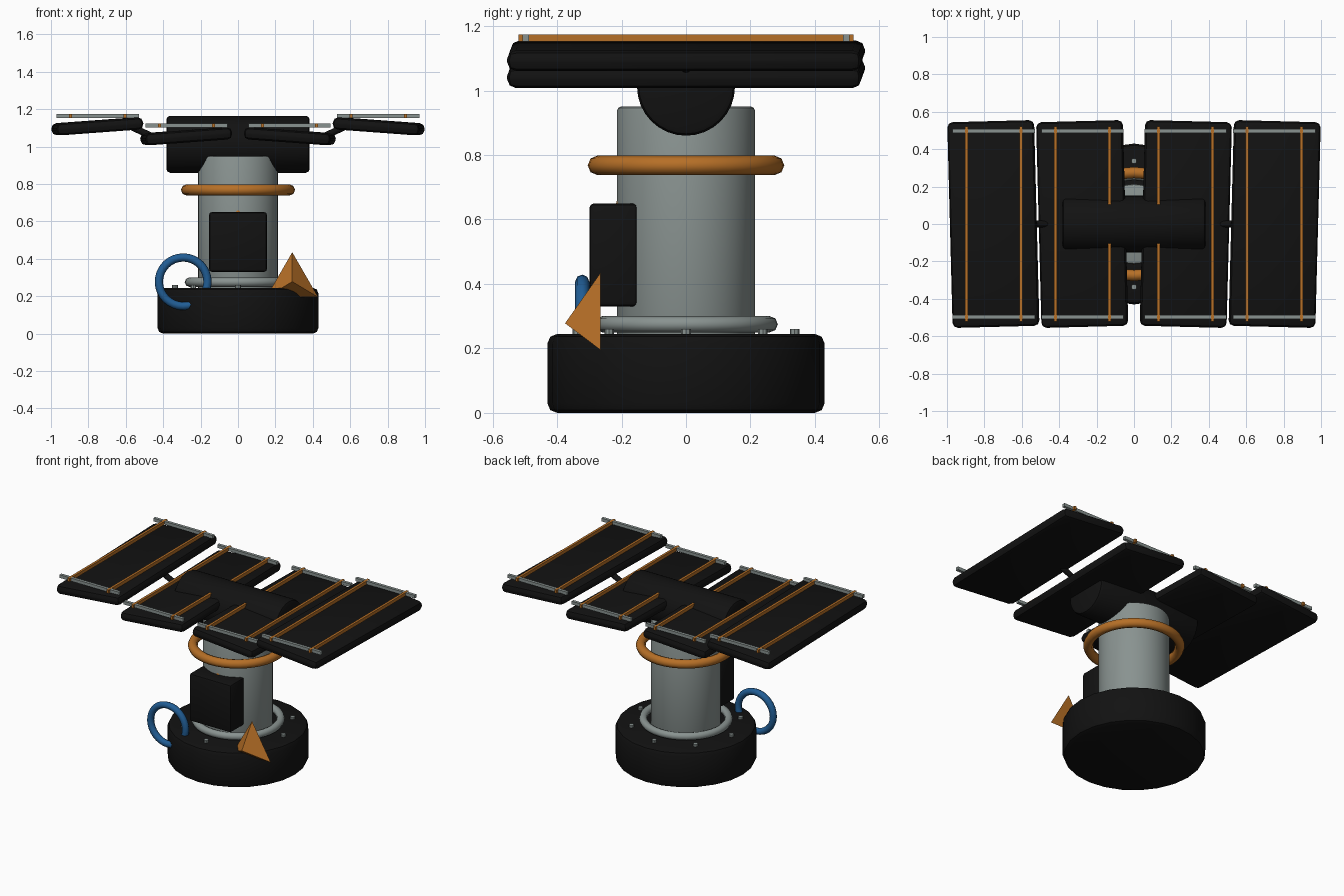
import bpy, bmesh, math
from mathutils import Vector, Matrix

if "Cube" in bpy.data.objects:
    bpy.data.objects.remove(bpy.data.objects["Cube"])


def material(name, rgb):
    m = bpy.data.materials.new(name)
    m.diffuse_color = (*rgb, 1)
    m.use_nodes = True
    m.node_tree.nodes["Principled BSDF"].inputs["Base Color"].default_value = m.diffuse_color
    return m


BLACK = material("matte_black", (0.006, 0.006, 0.006))
GREY = material("steel_grey", (0.25, 0.29, 0.28))
COPPER = material("copper_orange", (0.47, 0.16, 0.02))
BLUE = material("cable_blue", (0.015, 0.11, 0.30))


def finish(name, bm, mat, matrix=Matrix(), bevel=0, segments=2, angle=35):
    """Bevel sharp edges, place the mesh and shade it."""
    if bevel:
        bm.normal_update()
        sharp = [e for e in bm.edges if e.calc_face_angle(0) > math.radians(40)]
        bmesh.ops.bevel(bm, geom=sharp, offset=bevel, segments=segments,
                        profile=0.5, affect='EDGES')
    bmesh.ops.transform(bm, matrix=matrix, verts=bm.verts)
    bmesh.ops.recalc_face_normals(bm, faces=bm.faces)
    me = bpy.data.meshes.new(name)
    bm.to_mesh(me)
    bm.free()
    me.materials.append(mat)
    ob = bpy.data.objects.new(name, me)
    bpy.context.collection.objects.link(ob)
    bpy.ops.object.select_all(action='DESELECT')
    ob.select_set(True)
    bpy.context.view_layer.objects.active = ob
    bpy.ops.object.shade_smooth_by_angle(angle=math.radians(angle))
    return ob


def box(name, centre, size, mat, bevel=0, rot=(0, 0, 0), segments=2):
    bm = bmesh.new()
    bmesh.ops.create_cube(bm, size=1, matrix=Matrix.Diagonal((*size, 1)))
    rx, ry, rz = (math.radians(a) for a in rot)
    place = (Matrix.Translation(centre) @ Matrix.Rotation(rz, 4, 'Z')
             @ Matrix.Rotation(ry, 4, 'Y') @ Matrix.Rotation(rx, 4, 'X'))
    return finish(name, bm, mat, place, bevel, segments)


def rod(name, a, b, r, mat, sides=24, bevel=0, r2=None):
    """Cylinder or cone from point a to point b."""
    a, b = Vector(a), Vector(b)
    bm = bmesh.new()
    bmesh.ops.create_cone(bm, cap_ends=True, segments=sides, radius1=r,
                          radius2=r if r2 is None else r2, depth=(b - a).length)
    q = (b - a).to_track_quat('Z', 'Y').to_matrix().to_4x4()
    return finish(name, bm, mat, Matrix.Translation((a + b) / 2) @ q, bevel)


def ring(name, centre, major, minor, mat, upright=False, n=40, m=8):
    bm = bmesh.new()
    rows = []
    for i in range(n):
        u = 2 * math.pi * i / n
        row = []
        for j in range(m):
            v = 2 * math.pi * j / m
            d = major + minor * math.cos(v)
            row.append(bm.verts.new((d * math.cos(u), d * math.sin(u), minor * math.sin(v))))
        rows.append(row)
    for i in range(n):
        p, q = rows[i], rows[(i + 1) % n]
        for j in range(m):
            k = (j + 1) % m
            bm.faces.new((p[j], q[j], q[k], p[k]))
    turn = Matrix.Rotation(math.pi / 2, 4, 'X') if upright else Matrix()
    return finish(name, bm, mat, Matrix.Translation(centre) @ turn, angle=60)


# Base, column and collars
rod("base", (0, 0, 0), (0, 0, 0.245), 0.43, BLACK, sides=24, bevel=0.03)
rod("column", (0, 0, 0.2), (0, 0, 0.95), 0.214, GREY, sides=32, bevel=0.012)
ring("base_collar", (0, 0, 0.275), 0.26, 0.025, GREY)
ring("copper_collar", (0, 0, 0.768), 0.275, 0.03, COPPER)

# Bolts on the base
for i in range(8):
    t = math.pi / 4 * i
    x, y = 0.337 * math.cos(t), 0.337 * math.sin(t)
    rod(f"base_bolt_{i + 1}", (x, y, 0.23), (x, y, 0.261), 0.015, GREY, sides=8)

# Control box and its feed cable
box("control_box", (0, -0.225, 0.49), (0.31, 0.15, 0.32), BLACK, bevel=0.015)
rod("feed_cable", (0, -0.205, 0.62), (0, -0.163, 0.76), 0.02, COPPER, sides=12)

# Blue cable loop and three-sided warning cone
ring("cable_loop", (-0.293, -0.322, 0.277), 0.13, 0.022, BLUE, upright=True, n=32)
bm = bmesh.new()
corners = [bm.verts.new((0.29 + 0.16 * math.sin(a), -0.265, 0.275 + 0.16 * math.cos(a)))
           for a in (0, 2 * math.pi / 3, 4 * math.pi / 3)]
tip = bm.verts.new((0.29, -0.375, 0.278))
bm.faces.new(corners)
for i in range(3):
    bm.faces.new((corners[i], corners[(i + 1) % 3], tip))
finish("triangular_marker", bm, COPPER, angle=20)

# Hinge drum on top of the column
rod("hinge_drum", (-0.383, 0, 1.012), (0.383, 0, 1.012), 0.152, BLACK, sides=32, bevel=0.02)

# Panels with cross rails and copper strips, mirrored left and right
for side, s in (("left", -1), ("right", 1)):
    for part, px, pz, rx, rz, strips in (
            ("inner", 0.277, 1.055, 0.275, 1.112, (0.13, 0.42)),
            ("outer", 0.752, 1.108, 0.75, 1.163, (0.605, 0.895))):
        tag = f"{side}_{part}"
        box(f"{tag}_panel", (s * px, 0, pz), (0.465, 1.1, 0.065), BLACK,
            bevel=0.028, rot=(0, s * 4.2, -s * 1.5))
        for end, y in (("front", -0.497), ("back", 0.497)):
            box(f"{tag}_{end}_rail", (s * rx, y, rz), (0.44, 0.02, 0.021), GREY)
        for i, x in enumerate(strips):
            box(f"{tag}_strip_{i + 1}", (s * x, 0, rz), (0.016, 1.04, 0.022), COPPER)
    # Short link joining inner and outer panel
    rod(f"{side}_panel_link", (s * 0.45, 0, 1.05), (s * 0.59, 0, 1.115), 0.018, BLACK, sides=12)
